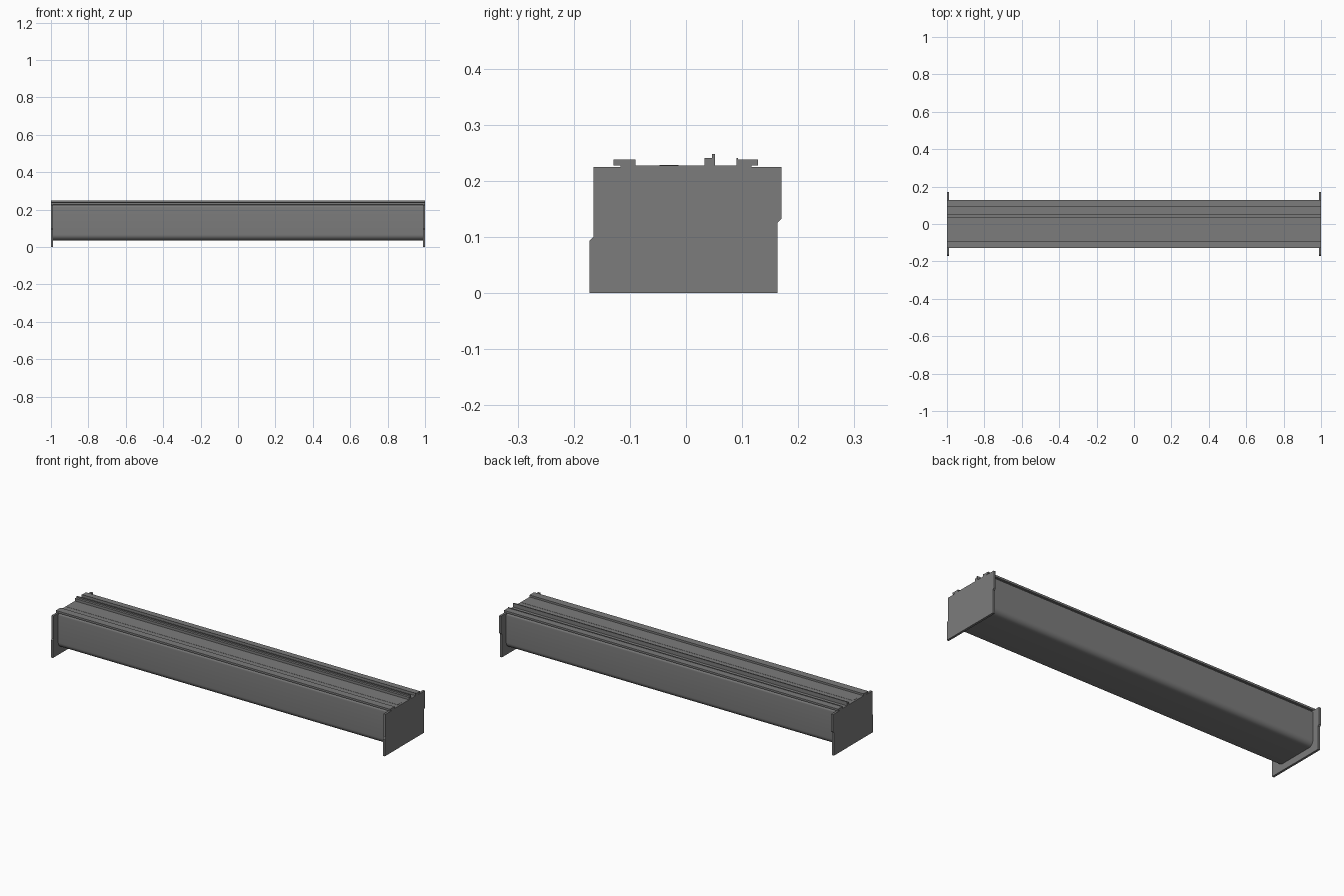
import bpy
import bmesh
from math import radians, sin, cos

cube = bpy.data.objects.get("Cube")
if cube:
    bpy.data.objects.remove(cube, do_unlink=True)

grey = bpy.data.materials.new("dark grey")
grey.use_nodes = True
colour = (0.2, 0.2, 0.2, 1)
grey.diffuse_color = colour
grey.node_tree.nodes["Principled BSDF"].inputs["Base Color"].default_value = colour


def extrude_profile(name, profile, x0, x1, smooth=False):
    """Extrude a (y, z) outline along x."""
    bm = bmesh.new()
    face = bm.faces.new([bm.verts.new((x0, y, z)) for y, z in profile])
    moved = bmesh.ops.extrude_face_region(bm, geom=[face])["geom"]
    verts = [v for v in moved if isinstance(v, bmesh.types.BMVert)]
    bmesh.ops.translate(bm, verts=verts, vec=(x1 - x0, 0, 0))
    bmesh.ops.recalc_face_normals(bm, faces=bm.faces)
    mesh = bpy.data.meshes.new(name)
    bm.to_mesh(mesh)
    bm.free()
    mesh.materials.append(grey)
    obj = bpy.data.objects.new(name, mesh)
    bpy.context.collection.objects.link(obj)
    if smooth:
        bpy.ops.object.select_all(action="DESELECT")
        obj.select_set(True)
        bpy.context.view_layer.objects.active = obj
        bpy.ops.object.shade_smooth_by_angle(angle=radians(35))
    return obj


def box(y0, y1, z0, z1):
    return [(y0, z0), (y1, z0), (y1, z1), (y0, z1)]


def rounded(y, z0, z1, r_bottom, r_top, steps=8):
    """Box outline with round corners, anticlockwise from the lower right."""
    points = []
    for sy, zc, r, start in ((1, z0 + r_bottom, r_bottom, -90), (1, z1 - r_top, r_top, 0),
                             (-1, z1 - r_top, r_top, 90), (-1, z0 + r_bottom, r_bottom, 180)):
        for i in range(steps + 1):
            a = radians(start + 90 * i / steps)
            points.append((sy * (y - r) + r * cos(a), zc + r * sin(a)))
    return points


# Long housing with rounded edges
extrude_profile("housing", rounded(0.126, 0.036, 0.225, 0.03, 0.012), -0.99, 0.99, smooth=True)

# Thin deck and a slightly raised strip on it
extrude_profile("deck", box(-0.117, 0.117, 0.222, 0.2275), -1, 1)
extrude_profile("deck_strip", box(-0.047, -0.013, 0.227, 0.2285), -0.99, 0.99)

# Rails along the top
extrude_profile("front_rail", box(-0.129, -0.09, 0.2275, 0.238), -1, 1)
extrude_profile("back_rail", [(0.09, 0.2275), (0.128, 0.2275), (0.128, 0.238),
                              (0.093, 0.238), (0.093, 0.241), (0.09, 0.241)], -1, 1)
extrude_profile("middle_rail", [(0.033, 0.2275), (0.052, 0.2275), (0.052, 0.248),
                                (0.046, 0.248), (0.046, 0.241), (0.033, 0.241)], -1, 1)

# Stepped end plates
plate = [(-0.172, 0), (0.163, 0), (0.163, 0.125), (0.17, 0.132), (0.17, 0.225),
         (-0.165, 0.225), (-0.165, 0.1), (-0.172, 0.093)]
for name, x0, x1 in (("right_end_plate", -1, -0.988), ("left_end_plate", 0.988, 1)):
    extrude_profile(name, plate, x0, x1)
